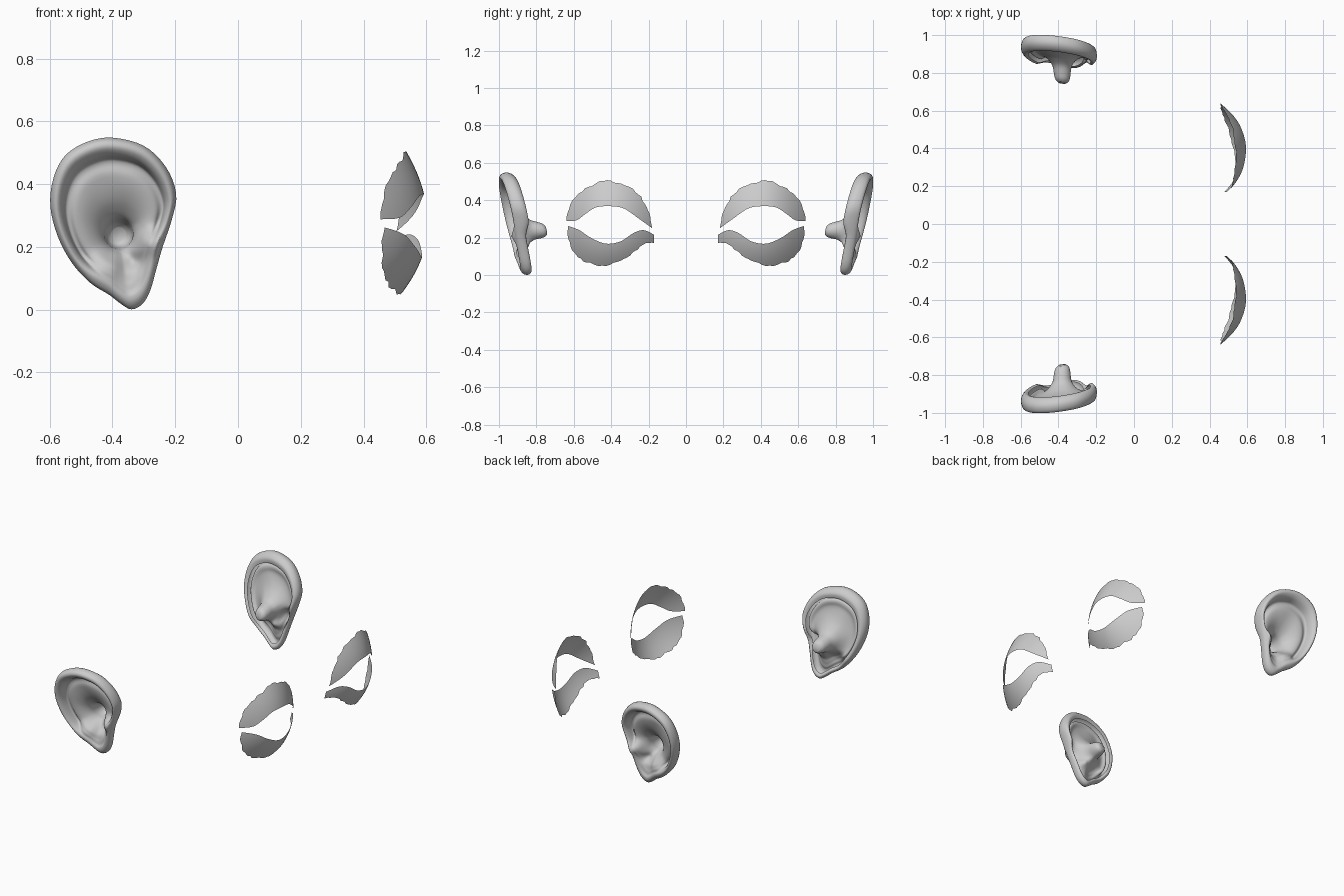
import bpy, math, random
from mathutils import Vector

if "Cube" in bpy.data.objects:
    bpy.data.objects.remove(bpy.data.objects["Cube"])


def spline(points, steps, closed=False):
    """Catmull-Rom curve through points of any dimension."""
    n = len(points)
    pick = (lambda i: points[i % n]) if closed else (lambda i: points[max(0, min(n - 1, i))])
    out = []
    for i in range(n if closed else n - 1):
        p = [pick(i + k) for k in (-1, 0, 1, 2)]
        for s in range(steps):
            t = s / steps
            out.append(tuple(0.5 * (2 * b + (c - a) * t + (2 * a - 5 * b + 4 * c - d) * t * t
                                    + (3 * b - a - 3 * c + d) * t ** 3)
                             for a, b, c, d in zip(*p)))
    if not closed:
        out.append(tuple(points[-1]))
    return out


def sheet(name, rows, closed, flip, cap=False):
    """Skin a list of equal-length point rows into a smooth surface."""
    m = len(rows[0])
    verts = [p for row in rows for p in row]
    faces = []
    for i in range(len(rows) - 1):
        for j in range(m if closed else m - 1):
            k = (j + 1) % m
            faces.append((i * m + j, i * m + k, (i + 1) * m + k, (i + 1) * m + j))
    if cap:
        faces.append(tuple((len(rows) - 1) * m + j for j in range(m)))
    if flip:
        faces = [f[::-1] for f in faces]
    mesh = bpy.data.meshes.new(name)
    mesh.from_pydata(verts, [], faces)
    mesh.polygons.foreach_set("use_smooth", [True] * len(faces))
    mesh.update()
    obj = bpy.data.objects.new(name, mesh)
    bpy.context.collection.objects.link(obj)
    return obj


# Ear outline (x, z), clockwise from the top
OUTLINE = [(-.40, .548), (-.30, .522), (-.23, .455), (-.197, .37), (-.21, .29), (-.24, .20),
           (-.26, .13), (-.28, .06), (-.305, .018), (-.34, .001), (-.375, .02), (-.41, .047),
           (-.47, .085), (-.53, .15), (-.575, .235), (-.598, .33), (-.588, .42), (-.55, .492),
           (-.48, .535)]
CANAL = Vector((-.38, .24))
# Sections from back rim over the fold into the canal: scale, extra radius, depth
FOLDED = [(.82, 0, .075), (.91, 0, .082), (.98, 0, .065), (1, 0, .04), (.965, 0, .01), (.90, 0, 0),
          (.83, 0, .014), (.795, 0, .038), (.775, 0, .056), (.72, 0, .058), (.60, .01, .048),
          (.46, .015, .050), (.32, .02, .062), (.20, .025, .080), (.07, .036, .105),
          (.01, .042, .140), (0, .036, .168), (0, .022, .183)]
LOBE = [(.84, 0, .045), (.91, 0, .052), (.98, 0, .04), (1, 0, .02), (.97, 0, .003), (.90, 0, -.006),
        (.83, 0, -.005), (.79, 0, 0), (.75, 0, .006), (.68, 0, .012), (.57, .01, .020),
        (.45, .015, .032), (.32, .02, .055), (.20, .025, .078), (.07, .036, .105),
        (.01, .042, .140), (0, .036, .168), (0, .022, .183)]
# Local swellings and hollows: x, z, radius, height
BUMPS = [(-.275, .215, .035, .022), (-.325, .155, .025, -.025), (-.40, .14, .04, .015),
         (-.44, .40, .06, -.008)]


def ear(name, side):
    folded, lobe = spline(FOLDED, 3), spline(LOBE, 3)
    outline = [Vector(p) for p in spline(OUTLINE, 4, closed=True)]
    rows = []
    for f, l in zip(folded, lobe):
        row = []
        for q in outline:
            ray = q - CANAL
            u = ray.normalized()
            # fade the rolled rim into the flat lobe towards the bottom
            w = max(0, min(1, (u.y - .45 * u.x + .75) / .7))
            w = w * w * (3 - 2 * w)
            s, r, d = (a * w + b * (1 - w) for a, b in zip(f, l))
            p = CANAL + ray * s + u * r
            y = .88 + .22 * p.y - .12 * (p.x + .4) - d
            if .15 < s < .9:
                y += sum(h * math.exp(-((p.x - x) ** 2 + (p.y - z) ** 2) / rad ** 2)
                         for x, z, rad, h in BUMPS)
            row.append((p.x, side * y, p.y))
        rows.append(row)
    sheet(name, rows, True, side < 0, cap=True)


# Eyelid edges (distance from centre, z), inner corner to outer corner
UPPER = ([(.18, .25), (.25, .30), (.33, .355), (.40, .368), (.48, .362), (.54, .325), (.585, .293), (.64, .288)],
         [(.185, .27), (.20, .35), (.25, .435), (.34, .495), (.44, .512), (.54, .468), (.61, .40), (.64, .31)])
LOWER = ([(.17, .215), (.225, .24), (.28, .225), (.35, .18), (.43, .168), (.51, .20), (.57, .24), (.63, .262)],
         [(.17, .17), (.215, .165), (.27, .125), (.35, .07), (.45, .042), (.55, .068), (.61, .13), (.635, .215)])


def eyelid(name, edges, side, lower):
    rng = random.Random(4)
    margin, outer = (spline(e, 5) for e in edges)
    # ragged outer border
    ragged = [1 - .05 * (j % 3) / 2 - rng.uniform(0, .06) for j in range(len(outer))]
    rows = []
    for i in range(9):
        row = []
        for a, b, k in zip(margin, outer, ragged):
            t = k if i == 8 else i / 8
            t = min(t, k * (i / 8 + 1) / 2)
            y, z = a[0] + (b[0] - a[0]) * t, a[1] + (b[1] - a[1]) * t
            # bulge over the eyeball
            dy, dz = y - .4, z - .27
            x = .605 - (2.6 if dy > 0 else 2.06) * dy * dy - (1.75 if dz < 0 else 1.25) * dz * dz
            row.append((x, side * y, z))
        rows.append(row)
    sheet(name, rows, False, (side < 0) != lower)


# Both sides
for label, side in (("right", -1), ("left", 1)):
    ear(label + "_ear", side)
    eyelid(label + "_upper_eyelid", UPPER, side, False)
    eyelid(label + "_lower_eyelid", LOWER, side, True)
